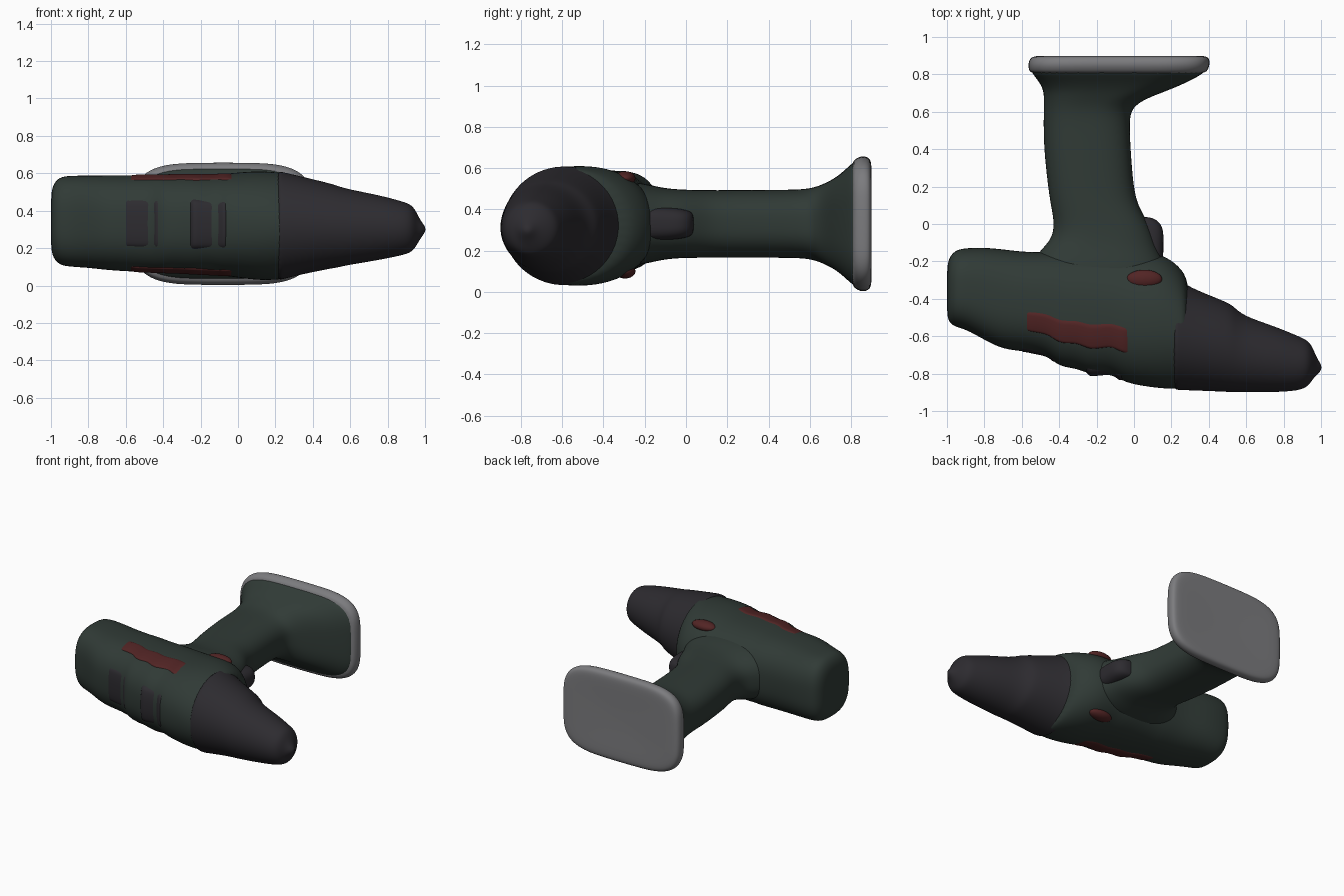
import bpy, math


def material(name, rgb):
    m = bpy.data.materials.new(name)
    m.diffuse_color = (*rgb, 1)
    return m


GREEN = material("dark_green", (0.030, 0.043, 0.037))
BLACK = material("charcoal", (0.026, 0.024, 0.029))
RED = material("dark_red", (0.085, 0.018, 0.018))
GREY = material("grey", (0.20, 0.20, 0.21))


def spoint(sec, a, axis, grow=0.0):
    """Point on a superellipse section (pos, u0, u1, z0, z1, exponent)."""
    p, u0, u1, z0, z1, n = sec
    c, s = math.cos(a), math.sin(a)
    u = (u0 + u1) / 2 + ((u1 - u0) / 2 + grow) * math.copysign(abs(c) ** (2 / n), c)
    z = (z0 + z1) / 2 + ((z1 - z0) / 2 + grow) * math.copysign(abs(s) ** (2 / n), s)
    return (p, u, z) if axis == 0 else (u, p, z)


def finish(name, verts, faces, mat, subsurf=1):
    me = bpy.data.meshes.new(name)
    me.from_pydata(verts, [], faces)
    me.materials.append(mat)
    ob = bpy.data.objects.new(name, me)
    bpy.context.collection.objects.link(ob)
    me.shade_smooth()
    if subsurf:
        mod = ob.modifiers.new("smooth", 'SUBSURF')
        mod.levels = mod.render_levels = subsurf
    return ob


def loft(name, secs, axis, mat, sides=40):
    verts = [spoint(s, 2 * math.pi * i / sides, axis) for s in secs for i in range(sides)]
    faces = []
    for k in range(len(secs) - 1):
        for i in range(sides):
            j = (i + 1) % sides
            f = (k * sides + i, k * sides + j, (k + 1) * sides + j, (k + 1) * sides + i)
            faces.append(f if axis == 0 else f[::-1])
    start = list(range(sides))
    end = [v + (len(secs) - 1) * sides for v in start]
    faces += [start[::-1], end] if axis == 0 else [start, end[::-1]]
    return finish(name, verts, faces, mat, 2)


def section_at(secs, p):
    for a, b in zip(secs, secs[1:]):
        if a[0] <= p <= b[0]:
            t = (p - a[0]) / (b[0] - a[0])
            return [x + (y - x) * t for x, y in zip(a, b)]


def panel(name, secs, x0, x1, deg0, deg1, mat, grow=0.005):
    """Patch that follows the housing surface."""
    nx, na = 16, 10
    verts, faces = [], []
    for i in range(nx + 1):
        s = section_at(secs, x0 + (x1 - x0) * i / nx)
        for j in range(na + 1):
            edge = i in (0, nx) or j in (0, na)
            a = math.radians(deg0 + (deg1 - deg0) * j / na)
            verts.append(spoint(s, a, 0, -0.012 if edge else grow))
    for i in range(nx):
        for j in range(na):
            v = i * (na + 1) + j
            faces.append((v, v + 1, v + na + 2, v + na + 1))
    return finish(name, verts, faces, mat)


def blob(name, loc, size, mat):
    bpy.ops.mesh.primitive_uv_sphere_add(segments=32, ring_count=16, radius=1, location=loc)
    ob = bpy.context.object
    ob.name, ob.scale = name, size
    ob.data.materials.append(mat)
    ob.data.shade_smooth()
    return ob


# Motor housing, lofted along x
housing = [
    (-1.00, -0.46, -0.26, 0.22, 0.46, 2.8),
    (-0.995, -0.52, -0.19, 0.16, 0.53, 2.8),
    (-0.96, -0.55, -0.14, 0.11, 0.58, 2.8),
    (-0.90, -0.562, -0.128, 0.10, 0.588, 2.8),
    (-0.80, -0.62, -0.125, 0.095, 0.588, 2.7),
    (-0.70, -0.672, -0.135, 0.082, 0.59, 2.6),
    (-0.58, -0.68, -0.15, 0.075, 0.59, 2.6),
    (-0.46, -0.705, -0.15, 0.07, 0.592, 2.6),
    (-0.40, -0.765, -0.15, 0.068, 0.592, 2.6),
    (-0.31, -0.77, -0.15, 0.065, 0.595, 2.5),
    (-0.23, -0.81, -0.15, 0.06, 0.595, 2.5),
    (-0.12, -0.80, -0.15, 0.055, 0.595, 2.4),
    (-0.05, -0.85, -0.15, 0.05, 0.60, 2.3),
    (0.08, -0.872, -0.15, 0.03, 0.612, 2.2),
    (0.17, -0.882, -0.17, 0.028, 0.61, 2.1),
    (0.26, -0.882, -0.24, 0.035, 0.60, 2.0),
    (0.30, -0.875, -0.33, 0.06, 0.58, 2.0),
]
loft("motor_housing", housing, 0, GREEN)

# Tapered chuck with a small tip
loft("chuck", [
    (0.20, -0.884, -0.29, 0.028, 0.612, 2), (0.23, -0.888, -0.29, 0.03, 0.61, 2),
    (0.30, -0.89, -0.34, 0.05, 0.593, 2), (0.48, -0.897, -0.41, 0.088, 0.55, 2),
    (0.53, -0.90, -0.435, 0.095, 0.535, 2), (0.58, -0.90, -0.49, 0.108, 0.517, 2),
    (0.75, -0.90, -0.545, 0.135, 0.485, 2), (0.88, -0.892, -0.60, 0.162, 0.45, 2),
    (0.93, -0.87, -0.622, 0.178, 0.432, 2), (0.955, -0.83, -0.66, 0.215, 0.39, 2),
    (0.975, -0.81, -0.71, 0.25, 0.35, 2), (0.99, -0.795, -0.735, 0.27, 0.33, 2),
    (1.002, -0.778, -0.755, 0.29, 0.31, 2)], 0, BLACK)

# Grip with a flared lower end, lofted along y
loft("handle", [
    (-0.34, -0.56, 0.20, 0.12, 0.54, 2.6), (-0.22, -0.56, 0.17, 0.13, 0.53, 2.6),
    (-0.14, -0.50, 0.13, 0.15, 0.51, 2.6), (-0.08, -0.44, 0.11, 0.16, 0.50, 2.6),
    (0.00, -0.425, 0.08, 0.165, 0.495, 2.6), (0.10, -0.445, 0.02, 0.165, 0.493, 2.6),
    (0.20, -0.46, -0.003, 0.165, 0.493, 2.6), (0.40, -0.482, -0.018, 0.165, 0.495, 2.6),
    (0.55, -0.484, -0.025, 0.165, 0.495, 2.6), (0.62, -0.482, -0.012, 0.155, 0.505, 2.7),
    (0.67, -0.482, 0.06, 0.135, 0.525, 2.9), (0.72, -0.485, 0.20, 0.11, 0.55, 3.2),
    (0.77, -0.515, 0.31, 0.07, 0.59, 3.6), (0.81, -0.55, 0.38, 0.03, 0.63, 4),
    (0.84, -0.55, 0.39, 0.025, 0.635, 4)], 1, GREEN)

# Grey foot plate
loft("foot_plate", [
    (0.795, -0.545, 0.365, 0.04, 0.62, 4), (0.82, -0.562, 0.395, 0.015, 0.645, 4),
    (0.85, -0.567, 0.405, 0.0, 0.66, 4), (0.88, -0.56, 0.405, 0.005, 0.655, 4),
    (0.898, -0.54, 0.39, 0.022, 0.638, 4), (0.90, -0.48, 0.33, 0.08, 0.58, 4),
    (0.895, -0.20, 0.05, 0.25, 0.41, 3)], 1, GREY)

# Trigger under the housing
loft("trigger", [
    (-0.24, 0.00, 0.16, 0.25, 0.41, 2.6), (-0.12, 0.00, 0.155, 0.25, 0.41, 2.6),
    (-0.04, -0.02, 0.16, 0.255, 0.405, 2.6), (0.01, -0.03, 0.14, 0.265, 0.395, 2.6),
    (0.04, -0.03, 0.09, 0.28, 0.38, 2.6)], 1, BLACK)

# Red stripes and direction buttons on both sides
for side, sign in (("upper", 1), ("lower", -1)):
    panel(side + "_stripe", housing, -0.60, -0.01, sign * 95, sign * 122, RED)
    blob(side + "_button", (0.055, -0.295, 0.325 + sign * 0.225), (0.095, 0.05, 0.035), RED)

# Cooling vents along the ridge
for name, x0, x1 in (("rear_vent", -0.61, -0.42), ("front_vent", -0.26, -0.06)):
    panel(name, housing, x0, x1, 153, 207, BLACK)
